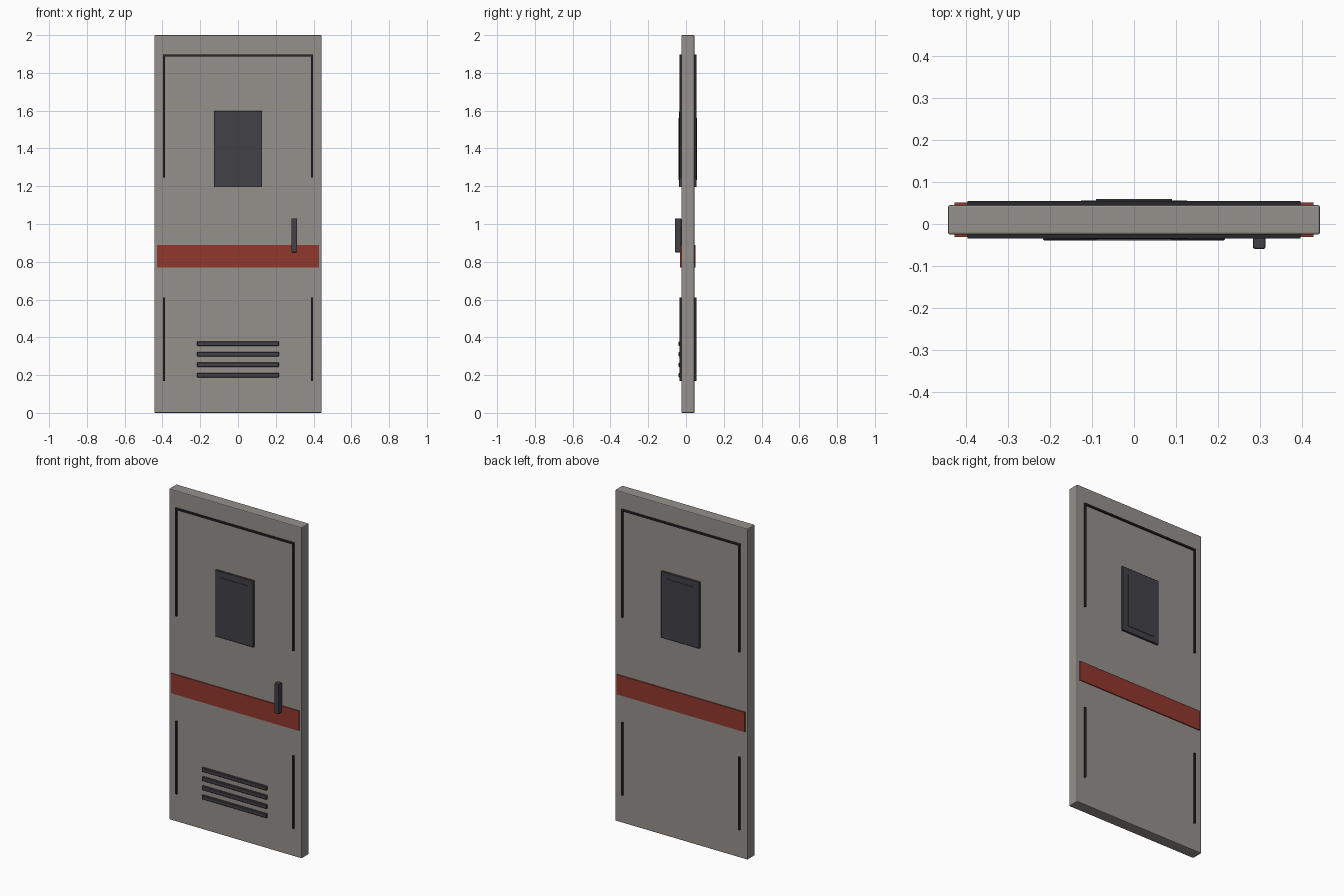
import bpy

cube = bpy.data.objects.get("Cube")
if cube:
    bpy.data.objects.remove(cube, do_unlink=True)


def material(name, color):
    mat = bpy.data.materials.new(name)
    mat.use_nodes = True
    mat.diffuse_color = (*color, 1)
    mat.node_tree.nodes["Principled BSDF"].inputs["Base Color"].default_value = (*color, 1)
    return mat


grey = material("warm grey metal", (0.30, 0.28, 0.26))
red = material("rust red paint", (0.28, 0.04, 0.025))
dark = material("dark charcoal", (0.055, 0.053, 0.062))
black = material("seam black", (0.022, 0.022, 0.025))

MID = 0.01        # y of the slab's middle plane
HALF = 0.035      # half the slab's thickness


def box(name, mat, x, y, z, bevel=0.0, segments=1):
    """Box from (min, max) ranges on each axis."""
    ranges = (x, y, z)
    bpy.ops.mesh.primitive_cube_add(size=1, location=[sum(r) / 2 for r in ranges])
    obj = bpy.context.object
    obj.name = name
    obj.scale = [r[1] - r[0] for r in ranges]
    bpy.ops.object.transform_apply(location=False, rotation=False, scale=True)
    obj.data.materials.append(mat)
    if bevel:
        mod = obj.modifiers.new("Bevel", "BEVEL")
        mod.width = bevel
        mod.segments = segments
    return obj


def plate(name, mat, side, x, z, height, bevel=0.0):
    """Plate standing proud of the front (-1) or back (1) face."""
    y = sorted((MID + side * (HALF - 0.002), MID + side * (HALF + height)))
    return box(name, mat, x, y, z, bevel)


# Door slab
box("door_slab", grey, (-0.443, 0.443), (MID - HALF, MID + HALF), (0, 2), 0.005, 2)

# Details shared by both faces
for side, face in ((-1, "front"), (1, "back")):
    plate(face + "_stripe", red, side, (-0.428, 0.428), (0.77, 0.89), 0.006)
    plate(face + "_window_frame", dark, side, (-0.128, 0.128), (1.195, 1.597), 0.011, 0.002)
    plate(face + "_window_pane", dark, side, (-0.09, 0.09), (1.232, 1.56), 0.014)
    plate(face + "_top_seam", black, side, (-0.396, 0.396), (1.888, 1.898), 0.01)
    for sign, hand in ((1, "left"), (-1, "right")):
        x = sorted((sign * 0.386, sign * 0.396))
        plate(f"{face}_upper_seam_{hand}", black, side, x, (1.245, 1.89), 0.01)
        plate(f"{face}_lower_seam_{hand}", black, side, x, (0.17, 0.61), 0.01)

# Vent slats low on the front
for i in range(4):
    z = 0.2 + i * 0.0555
    plate(f"vent_slat_{i + 1}", dark, -1, (-0.217, 0.217), (z - 0.012, z + 0.012), 0.014, 0.003)

# Pull handle on the front
box("handle", dark, (0.283, 0.313), (-0.059, MID - HALF), (0.85, 1.03), 0.004, 2)
